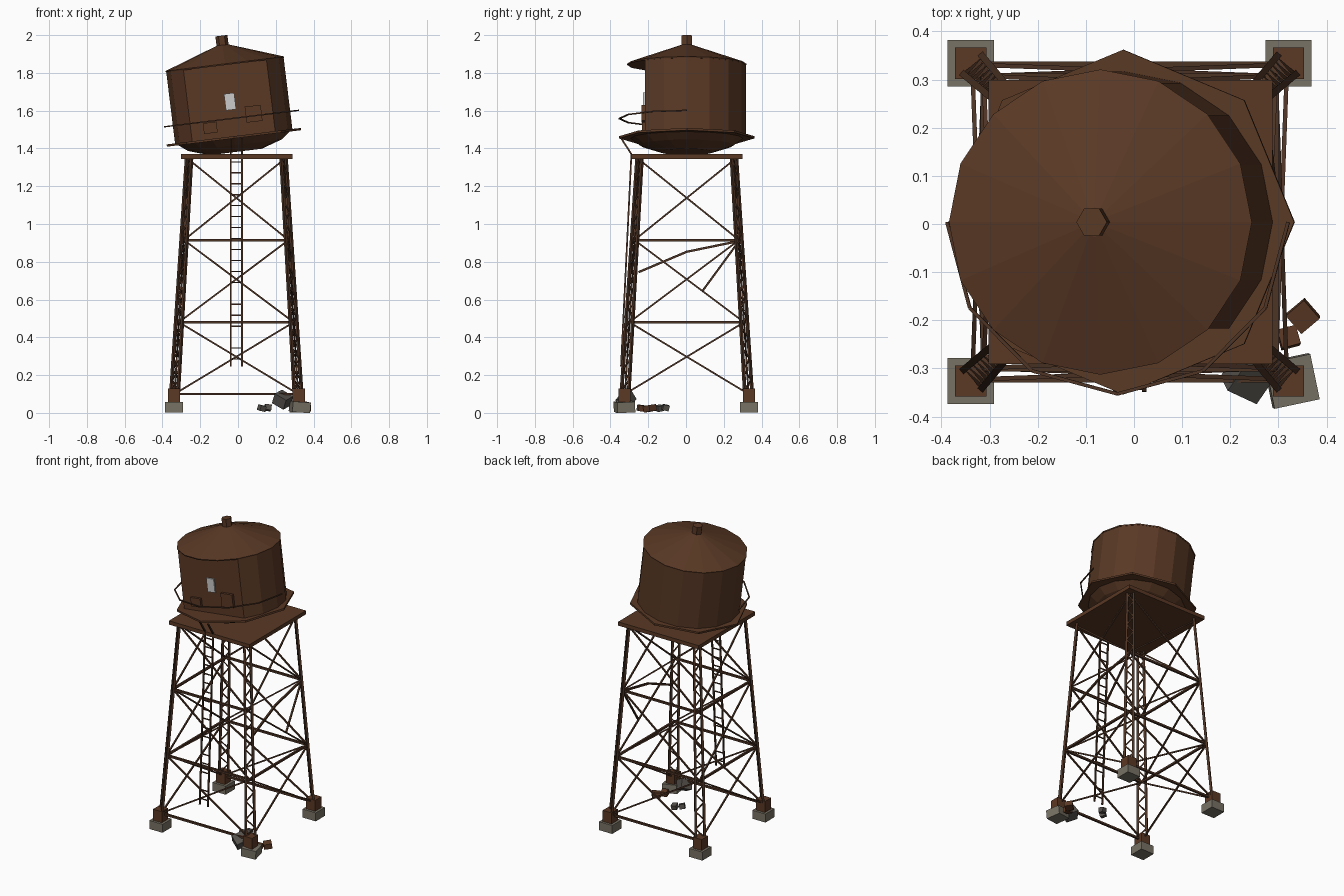
import bpy, bmesh, math
from mathutils import Vector, Matrix, Euler

if "Cube" in bpy.data.objects:
    bpy.data.objects.remove(bpy.data.objects["Cube"])

CX = -0.01  # tower centre line
SHIFT = Matrix.Translation((0.001, 0.004, 0))  # centres the whole model


def mat(name, rgb):
    m = bpy.data.materials.new(name)
    m.diffuse_color = (*rgb, 1)
    m.use_nodes = True
    m.node_tree.nodes["Principled BSDF"].inputs["Base Color"].default_value = m.diffuse_color
    return m


RUST = mat("rust_brown", (0.1, 0.04, 0.018))
STEEL = mat("dark_rusty_steel", (0.075, 0.034, 0.018))
BLOCK = mat("red_rust", (0.105, 0.04, 0.018))
CONCRETE = mat("concrete", (0.19, 0.17, 0.13))
RUBBLE = mat("dark_rubble", (0.09, 0.08, 0.07))
PALE = mat("pale_grey", (0.6, 0.6, 0.6))


def finish(bm, name, material, matrix=None):
    bmesh.ops.recalc_face_normals(bm, faces=bm.faces)
    me = bpy.data.meshes.new(name)
    bm.to_mesh(me)
    bm.free()
    me.materials.append(material)
    ob = bpy.data.objects.new(name, me)
    ob.matrix_world = SHIFT @ matrix if matrix else SHIFT
    bpy.context.collection.objects.link(ob)
    return ob


def box(name, loc, size, material, rot=(0, 0, 0), parent=None):
    bm = bmesh.new()
    bmesh.ops.create_cube(bm, size=1, matrix=Matrix.Diagonal((*size, 1)))
    m = Matrix.Translation(loc) @ Euler([math.radians(a) for a in rot]).to_matrix().to_4x4()
    return finish(bm, name, material, parent @ m if parent else m)


def bars(name, segments, material, matrix=None):
    """Square bars; each segment is (start, end, thickness)."""
    bm = bmesh.new()
    for a, b, t in segments:
        a, b = Vector(a), Vector(b)
        d = b - a
        m = (Matrix.Translation((a + b) / 2) @ d.to_track_quat('Z', 'Y').to_matrix().to_4x4()
             @ Matrix.Diagonal((t, t, d.length, 1)))
        bmesh.ops.create_cube(bm, size=1, matrix=m)
    return finish(bm, name, material, matrix)


def lathe(name, profile, angles, material, matrix):
    """Capped stack of polygon rings, profile = (radius, z)."""
    bm = bmesh.new()
    rings = [[bm.verts.new((r * math.cos(math.radians(a)), r * math.sin(math.radians(a)), z))
              for a in angles] for r, z in profile]
    n = len(angles)
    for lo, hi in zip(rings, rings[1:]):
        for i in range(n):
            bm.faces.new((lo[i], lo[(i + 1) % n], hi[(i + 1) % n], hi[i]))
    bm.faces.new(rings[0])
    bm.faces.new(rings[-1])
    return finish(bm, name, material, matrix)


def ngon(n):
    return [i * 360 / n for i in range(n)]


def half(z):
    """Half width of the tapering tower at height z."""
    return 0.33 - 0.08 * (z - 0.05) / 1.30


def corner(sx, sy, z):
    return Vector((CX + sx * half(z), sy * half(z), z))


# ---- footings and laced legs
for sx, sy, tag in ((-1, -1, "front_left"), (1, -1, "front_right"),
                    (-1, 1, "back_left"), (1, 1, "back_right")):
    base = Vector((CX + sx * 0.33, sy * 0.33, 0))
    cracked = tag == "front_right"
    box(tag + "_footing", base + Vector((0.006 * cracked, 0, 0.029 + 0.003 * cracked)),
        (0.096, 0.096, 0.056), CONCRETE, (3, 4, 12) if cracked else (0, 0, 0))
    box(tag + "_base_block", base + Vector((0, 0, 0.092)), (0.065, 0.065, 0.076), BLOCK)

    tangent = Vector((-sx * sy, 1, 0)).normalized()

    def chord(side, z):
        return corner(sx, sy, z) + tangent * side * (0.028 - 0.01 * z / 1.35)

    segs = [(chord(s, 0.08), chord(s, 1.35), 0.014) for s in (-1, 1)]
    steps = 22
    for i in range(steps):
        z0, z1 = (0.12 + 1.22 * k / steps for k in (i, i + 1))
        s = 1 if i % 2 else -1
        segs.append((chord(s, z0), chord(-s, z1), 0.007))
    bars(tag + "_leg", segs, STEEL)

# ---- struts and cross bracing on four sides
levels = (0.10, 0.48, 0.915, 1.34)
sides = {"front": ((-1, -1), (1, -1)), "back": ((1, 1), (-1, 1)),
         "left": ((-1, 1), (-1, -1)), "right": ((1, -1), (1, 1))}
for tag, (a, b) in sides.items():
    segs = []
    for z in levels[:3]:
        if (tag == "right" and z == 0.915) or (tag in ("left", "right") and z == 0.10):
            continue
        segs.append((corner(*a, z), corner(*b, z), 0.013))
    for lo, hi in zip(levels, levels[1:]):
        segs.append((corner(*b, lo), corner(*a, hi), 0.009))
        if not (tag == "right" and lo == 0.48):
            segs.append((corner(*a, lo), corner(*b, hi), 0.009))
    bars(tag + "_bracing", segs, STEEL)

# bent strut and snapped brace on the right side
knee = corner(1, 1, 0.91)
bars("bent_strut", [(knee, (0.272, 0, 0.853), 0.012),
                    ((0.272, 0, 0.853), (0.278, -0.255, 0.745), 0.012)], STEEL)
bars("snapped_brace", [(knee, (0.29, 0.083, 0.645), 0.01)], STEEL)

# ---- platform
box("platform", (-0.008, 0, 1.357), (0.59, 0.59, 0.025), RUST)

# ---- ladder, with the top kicking out to the walkway
low, top, out = (-0.348, 0.245), (-0.293, 1.37), (-0.348, 1.455)
segs = []
for x in (-0.04, 0.02):
    segs.append(((x, *low), (x, *top), 0.009))
    segs.append(((x, *top), (x, *out), 0.009))
for i in range(19):
    if i in (2, 6):
        continue
    z = 0.285 + i * 0.058
    y = low[0] + (top[0] - low[0]) * (z - low[1]) / (top[1] - low[1])
    segs.append(((-0.04, y, z), (0.02, y, z), 0.006))
bars("ladder", segs, STEEL)

# ---- leaning tank
TILT = Matrix.Translation((-0.023, 0, 1.459)) @ Matrix.Rotation(math.radians(-7), 4, 'Y')
flat_front = [a for a in ngon(16) if not 225 < a < 315]
lathe("tank_wall", [(0.313, 0), (0.313, 0.39)], flat_front, RUST, TILT)
lathe("tank_bottom", [(0.14, -0.078), (0.25, -0.042), (0.305, 0)], ngon(16), RUST, TILT)
lathe("tank_roof", [(0.315, 0.385), (0.317, 0.392), (0.03, 0.492)], ngon(16), RUST, TILT)
lathe("roof_vent", [(0.032, 0.48), (0.032, 0.542)], ngon(6), RUST, TILT)
lathe("walkway", [(0.358, -0.006), (0.358, 0.006)], ngon(8), RUST, TILT)

# front half handrail
pts = [(0.357 * math.cos(math.radians(a)), 0.357 * math.sin(math.radians(a)), 0.1)
       for a in range(180, 361, 30)]
bars("handrail", [(p, q, 0.007) for p, q in zip(pts, pts[1:])], STEEL, TILT)

# plates on the flat front
box("notice_plate", (0.003, -0.226, 0.19), (0.054, 0.009, 0.088), PALE, parent=TILT)
box("left_patch", (-0.118, -0.229, 0.065), (0.072, 0.016, 0.057), RUST, parent=TILT)
box("right_patch", (0.119, -0.23, 0.111), (0.085, 0.018, 0.085), RUST, parent=TILT)

# ---- rubble by the broken footing
box("rubble_chunk", (0.235, -0.322, 0.07), (0.075, 0.07, 0.06), RUBBLE, (20, 28, -25))
box("rust_scrap_large", (0.35, -0.195, 0.024), (0.05, 0.05, 0.034), BLOCK, (6, -8, 40))
box("rust_scrap_small", (0.32, -0.24, 0.025), (0.04, 0.04, 0.032), BLOCK, (-8, 6, 15))
box("rubble_bit_a", (0.125, -0.145, 0.025), (0.034, 0.034, 0.03), RUBBLE, (10, 12, 30))
box("rubble_bit_b", (0.157, -0.112, 0.028), (0.034, 0.034, 0.03), RUBBLE, (-12, 8, 10))
